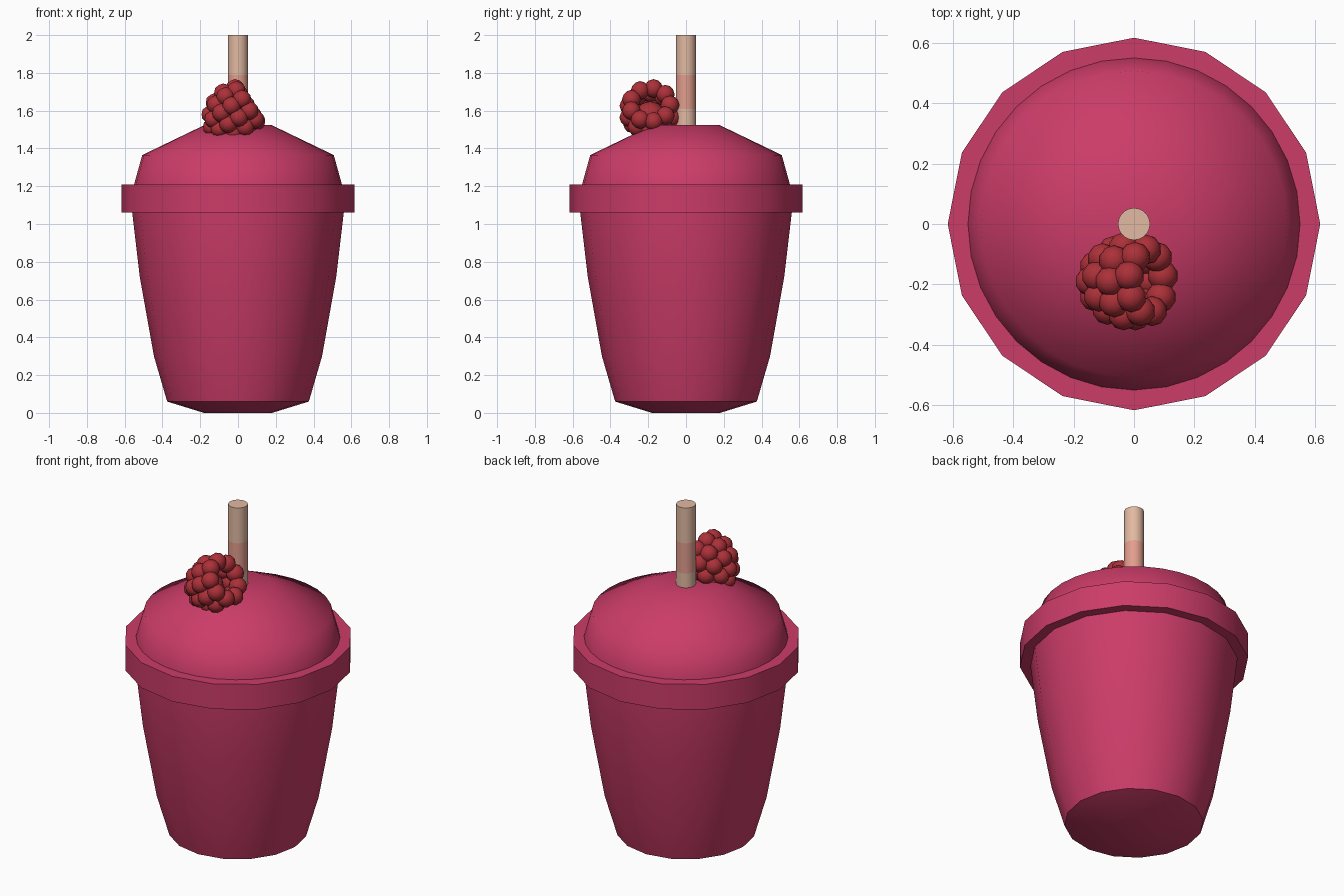
import bpy, bmesh, math
from mathutils import Vector, Matrix

if "Cube" in bpy.data.objects:
    bpy.data.objects.remove(bpy.data.objects["Cube"])


def material(name, rgb):
    m = bpy.data.materials.new(name)
    m.diffuse_color = (*rgb, 1)
    m.use_nodes = True
    m.node_tree.nodes["Principled BSDF"].inputs["Base Color"].default_value = m.diffuse_color
    return m


CUP = material("cup raspberry pink", (0.60, 0.045, 0.14))
BERRY = material("berry red", (0.41, 0.03, 0.04))
TAN = material("straw tan", (0.76, 0.49, 0.36))
PINK = material("straw pink", (0.76, 0.34, 0.27))


def finish(bm, name, mats, angle=40):
    bmesh.ops.recalc_face_normals(bm, faces=bm.faces)
    me = bpy.data.meshes.new(name)
    bm.to_mesh(me)
    bm.free()
    ob = bpy.data.objects.new(name, me)
    bpy.context.collection.objects.link(ob)
    for m in mats:
        me.materials.append(m)
    bpy.ops.object.select_all(action='DESELECT')
    ob.select_set(True)
    bpy.context.view_layer.objects.active = ob
    bpy.ops.object.shade_smooth_by_angle(angle=math.radians(angle))
    return ob


def lathe(name, profile, sides, mats, closed=False, angle=40, rule=None):
    """Spin (radius, z) points round the z axis; cap the ends unless closed."""
    bm = bmesh.new()
    rings = [[bm.verts.new((r * math.cos(math.tau * i / sides),
                            r * math.sin(math.tau * i / sides), z))
              for i in range(sides)] for r, z in profile]
    pairs = list(zip(rings, rings[1:]))
    if closed:
        pairs.append((rings[-1], rings[0]))
    else:
        bm.faces.new(rings[0])
        bm.faces.new(rings[-1])
    for a, b in pairs:
        for i in range(sides):
            j = (i + 1) % sides
            bm.faces.new((a[i], a[j], b[j], b[i]))
    if rule:
        for f in bm.faces:
            f.material_index = rule(f.calc_center_median().z)
    return finish(bm, name, mats, angle)


# Tapered cup, lid rim and domed lid
lathe("cup_body", [(0.18, 0), (0.375, 0.06), (0.445, 0.30), (0.52, 0.72),
                   (0.56, 1.06), (0.56, 1.15)], 16, [CUP])
lathe("lid_rim", [(0.52, 1.06), (0.617, 1.06), (0.617, 1.21), (0.52, 1.21)],
      16, [CUP], closed=True)
lathe("lid_dome", [(0.56, 1.15), (0.55, 1.21), (0.507, 1.365), (0.175, 1.525)],
      32, [CUP], angle=60)

# Straw with a pink band in the middle
lathe("straw", [(0.053, 1.45), (0.053, 1.61), (0.053, 1.79), (0.053, 2.0)],
      24, [TAN, PINK], rule=lambda z: 1 if 1.61 < z < 1.79 else 0)

# Raspberry: rings of drupelets around a tilted axis, open end up and to the right
axis = Vector((0.84, 0, 0.54)).normalized()
side = Vector((0, 1, 0))
up = side.cross(axis) * -1
start = Vector((0.04, -0.19, 1.63))
bm = bmesh.new()
# (distance down the axis, ring radius, drupelet count, drupelet radius)
for k, (d, r, n, size) in enumerate([(0.0, 0.105, 9, 0.05), (0.065, 0.118, 10, 0.05),
                                     (0.13, 0.10, 9, 0.05), (0.185, 0.06, 6, 0.047),
                                     (0.215, 0.0, 1, 0.046)]):
    for i in range(n):
        t = math.tau * (i + 0.5 * (k % 2)) / n
        p = start - axis * d + (side * math.cos(t) + up * math.sin(t)) * r
        bmesh.ops.create_icosphere(bm, subdivisions=2, radius=size,
                                   matrix=Matrix.Translation(p))
finish(bm, "raspberry_drupelets", [BERRY], 60)

# Core that closes the hollow behind the drupelets
bm = bmesh.new()
bmesh.ops.create_icosphere(bm, subdivisions=2, radius=0.085,
                           matrix=Matrix.Translation(start - axis * 0.12))
finish(bm, "raspberry_core", [BERRY], 60)
